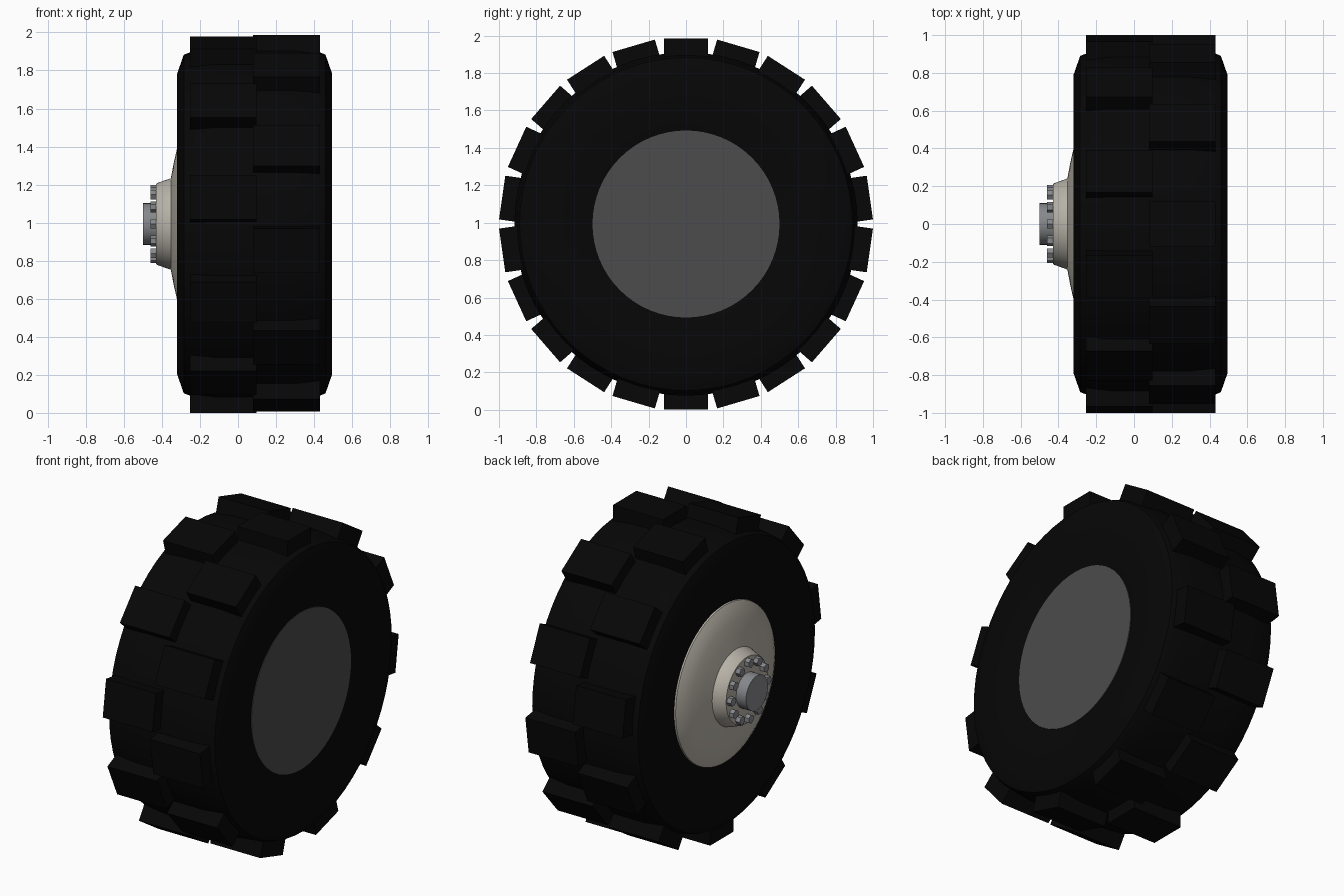
import bpy, bmesh
from math import pi, tau, cos, sin, radians
from mathutils import Matrix, Vector

cube = bpy.data.objects.get("Cube")
if cube:
    bpy.data.objects.remove(cube, do_unlink=True)

AXLE_Z = 0.993


def material(name, r, g, b):
    m = bpy.data.materials.new(name)
    m.use_nodes = True
    m.diffuse_color = (r, g, b, 1)
    m.node_tree.nodes["Principled BSDF"].inputs["Base Color"].default_value = (r, g, b, 1)
    return m


rubber = material("black rubber", 0.002, 0.002, 0.002)
dark_grey = material("dark grey backing", 0.072, 0.072, 0.072)
cream = material("warm grey paint", 0.48, 0.45, 0.39)
steel = material("steel", 0.24, 0.245, 0.26)


def add_object(name, bm, mat, smooth=None):
    bmesh.ops.recalc_face_normals(bm, faces=bm.faces)
    mesh = bpy.data.meshes.new(name)
    bm.to_mesh(mesh)
    bm.free()
    mesh.materials.append(mat)
    ob = bpy.data.objects.new(name, mesh)
    ob.location.z = AXLE_Z
    bpy.context.collection.objects.link(ob)
    if smooth:
        bpy.ops.object.select_all(action='DESELECT')
        ob.select_set(True)
        bpy.context.view_layer.objects.active = ob
        bpy.ops.object.shade_smooth_by_angle(angle=radians(smooth))
    return ob


def lathe(name, profile, mat, steps=64, closed=False, smooth=30):
    """Spin (x, radius) points around the axle."""
    bm = bmesh.new()
    verts = [bm.verts.new((x, 0, r)) for x, r in profile]
    pairs = list(zip(verts, verts[1:]))
    if closed:
        pairs.append((verts[-1], verts[0]))
    edges = [bm.edges.new(p) for p in pairs]
    bmesh.ops.spin(bm, geom=verts + edges, cent=(0, 0, 0), axis=(1, 0, 0),
                   angle=tau, steps=steps, use_duplicate=False)
    bmesh.ops.remove_doubles(bm, verts=bm.verts, dist=0.0005)
    return add_object(name, bm, mat, smooth)


# Tyre carcass: slightly dished side walls, chamfered shoulders, crowned tread bed
lathe("tyre", [(-0.265, 0.49), (-0.32, 0.79), (-0.285, 0.89), (-0.25, 0.903),
               (-0.12, 0.918), (0.295, 0.918), (0.43, 0.903), (0.46, 0.89),
               (0.495, 0.79), (0.44, 0.49)], rubber, closed=True)


# Two staggered rows of tread blocks
def tread_row(name, x0, x1, start, count=11):
    bm = bmesh.new()
    inner, outer = 0.87, 0.993
    for i in range(count):
        turn = Matrix.Rotation(start + tau * i / count, 4, 'X')
        place = Matrix.Translation(((x0 + x1) / 2, 0, (inner + outer) / 2))
        size = Matrix.Diagonal((x1 - x0, 0.236, outer - inner, 1))
        bmesh.ops.create_cube(bm, size=1, matrix=turn @ place @ size)
    return add_object(name, bm, rubber)


tread_row("left_tread_blocks", 0.08, 0.432, 0)
tread_row("right_tread_blocks", -0.253, 0.097, pi)

# Plain backing disc, recessed in the left side wall
lathe("backing_disc", [(0.4, 0.5), (0.446, 0.5), (0.446, 0)], dark_grey)

# Dished wheel and raised hub on the right side
lathe("wheel_dish", [(-0.25, 0.505), (-0.277, 0.5), (-0.3, 0.46), (-0.32, 0.4),
                     (-0.338, 0.32), (-0.353, 0.24)], cream)
lathe("hub", [(-0.34, 0.243), (-0.355, 0.24), (-0.425, 0.215), (-0.43, 0.21), (-0.43, 0)],
      cream)

# Axle cap
lathe("axle_cap", [(-0.42, 0.11), (-0.5, 0.11), (-0.5, 0)], steel, steps=32)

# Ring of hexagonal wheel bolts
bm = bmesh.new()
for i in range(12):
    a = tau * i / 12
    spot = Matrix.Translation(Vector((-0.44, 0.178 * cos(a), 0.178 * sin(a))))
    face_out = Matrix.Rotation(a, 4, 'X') @ Matrix.Rotation(pi / 2, 4, 'Y')
    bmesh.ops.create_cone(bm, cap_ends=True, segments=6, radius1=0.028, radius2=0.028,
                          depth=0.04, matrix=spot @ face_out)
add_object("wheel_bolts", bm, steel)
